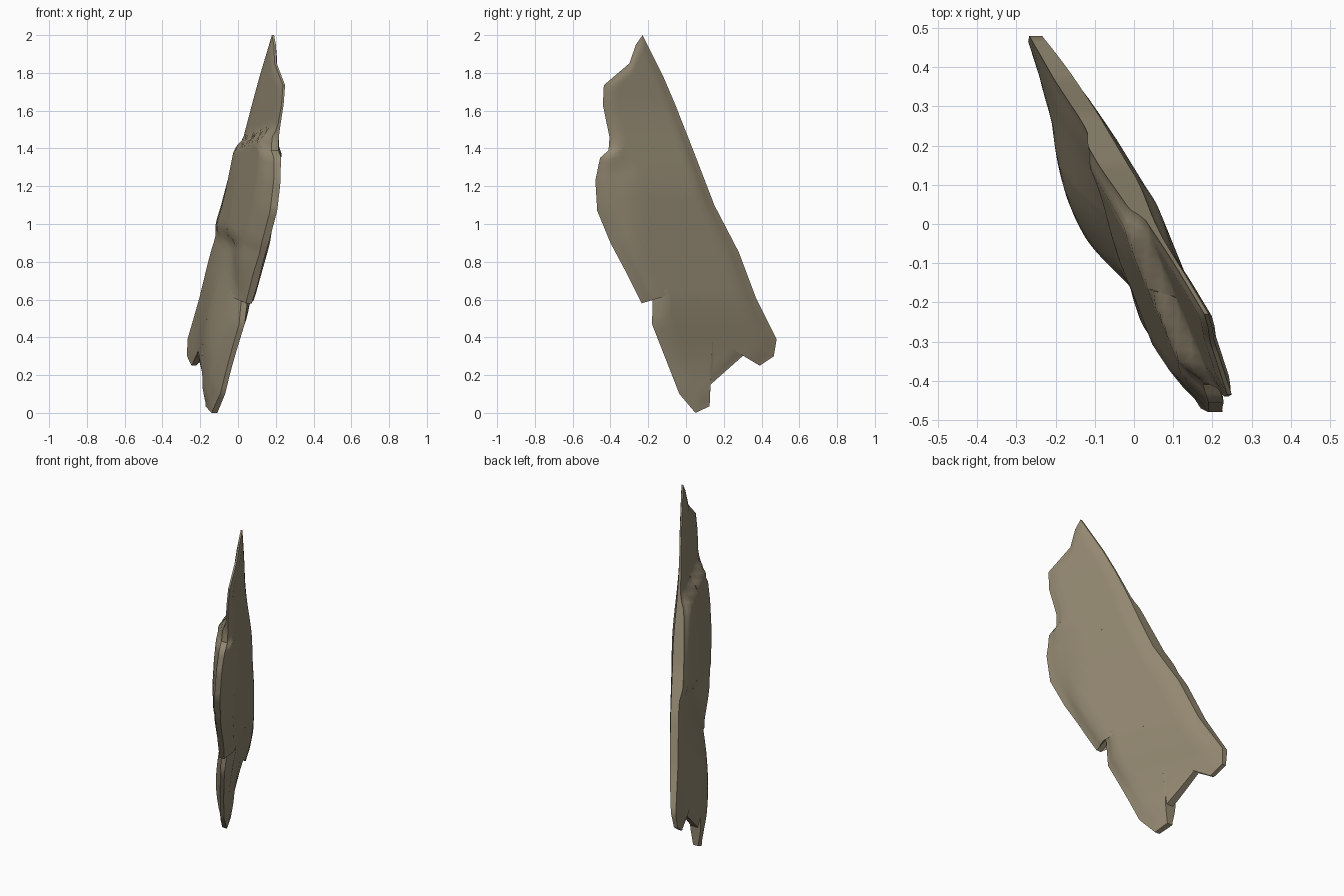
import bpy
import bmesh
import math
from mathutils import Vector

cube = bpy.data.objects.get("Cube")
if cube:
    bpy.data.objects.remove(cube, do_unlink=True)

# Broken outline of the stone flake, as (y, z)
OUTLINE = [(-.23, 2), (-.18, 1.9), (-.12, 1.78), (-.06, 1.64), (.05, 1.36),
           (.15, 1.1), (.28, .85), (.37, .61), (.48, .39), (.465, .3),
           (.39, .25), (.31, .31), (.13, .15), (.125, .035), (.05, 0),
           (-.035, .1), (-.18, .47), (-.175, .63), (-.235, .58),
           (-.32, .75), (-.4, .9), (-.47, 1.07), (-.48, 1.23), (-.455, 1.35),
           (-.41, 1.39), (-.405, 1.46), (-.44, 1.63), (-.435, 1.735),
           (-.3, 1.85), (-.265, 1.95)]
SPINE_TOP, SPINE_BOTTOM = Vector((-.25, 1.7)), Vector((.14, .4))
RINGS = (0, .06, .14, .26, .4, .55, .7, .85, 1)


def step(low, high, value):
    t = min(max((value - low) / (high - low), 0), 1)
    return t * t * (3 - 2 * t)


def lump(y, z, cy, cz, ry, rz):
    return math.exp(-((y - cy) / ry) ** 2 - ((z - cz) / rz) ** 2)


def left_relief(y, z):
    """Thickness on the +x face: broad swelling, thin upper tip, low ledge."""
    body = step(1.65, 1.15, z) * step(.2, .65, z)
    ledge = step(-.28, -.38, y) * step(1.4, 1.25, z)
    return .02 + .045 * body - .025 * ledge


def right_relief(y, z):
    """Thickness on the -x face: stepped middle plate and a lower lump."""
    plate = step(1.46, 1.39, z + .15 * y) * step(.86, .98, z - .2 * y)
    plate *= .7 + .3 * step(.1, -.1, y)
    lower = lump(y, z, .04, .4, .22, .4)
    middle = lump(y, z, -.25, .85, .2, .25)
    return .012 + max(.055 * plate, .065 * lower, .05 * middle)


def densify(points, spacing):
    result = []
    for a, b in zip(points, points[1:] + points[:1]):
        a, b = Vector(a), Vector(b)
        count = max(1, math.ceil((b - a).length / spacing))
        result += [a.lerp(b, i / count) for i in range(count)]
    return result


def spine_point(p):
    axis = SPINE_BOTTOM - SPINE_TOP
    t = (p - SPINE_TOP).dot(axis) / axis.length_squared
    return SPINE_TOP + axis * min(max(t, 0), 1)


def surface_point(p, inset, side):
    """Lift a flat outline point on to one face of the leaning slab."""
    y, z = p
    relief = left_relief(y, z) if side > 0 else right_relief(y, z)
    rim = .35 + .3 * step(-.1, .15, y)
    relief *= rim + (1 - rim) * step(0, .26, inset)
    return Vector((-.1 - .408 * y + .095 * z + side * relief, y, z))


# Both faces share nested rings that run from the rim in to the spine
bm = bmesh.new()
edge = densify(OUTLINE, .04)
rims = []
for side in (1, -1):
    rings = []
    for inset in RINGS:
        flat = [p.lerp(spine_point(p), inset) for p in edge]
        rings.append([bm.verts.new(surface_point(p, inset, side)) for p in flat])
    rims.append(rings[0])
    for outer, inner in zip(rings, rings[1:]):
        for i in range(len(edge)):
            quad = [outer[i - 1], outer[i], inner[i], inner[i - 1]]
            bm.faces.new(quad if side < 0 else quad[::-1])

# Narrow broken edge joining the two faces
for i in range(len(edge)):
    bm.faces.new((rims[0][i - 1], rims[0][i], rims[1][i], rims[1][i - 1]))
bmesh.ops.remove_doubles(bm, verts=bm.verts, dist=.0008)
bmesh.ops.recalc_face_normals(bm, faces=bm.faces)

mesh = bpy.data.meshes.new("stone_flake")
bm.to_mesh(mesh)
bm.free()
stone = bpy.data.objects.new("stone_flake", mesh)
bpy.context.collection.objects.link(stone)

# Warm brown stone
material = bpy.data.materials.new("brown_stone")
material.use_nodes = True
colour = (.29, .245, .165, 1)
material.diffuse_color = colour
shader = next(n for n in material.node_tree.nodes if n.type == "BSDF_PRINCIPLED")
shader.inputs["Base Color"].default_value = colour
shader.inputs["Roughness"].default_value = .9
mesh.materials.append(material)

bpy.ops.object.select_all(action="DESELECT")
stone.select_set(True)
bpy.context.view_layer.objects.active = stone
bpy.ops.object.shade_smooth_by_angle(angle=math.radians(40))
